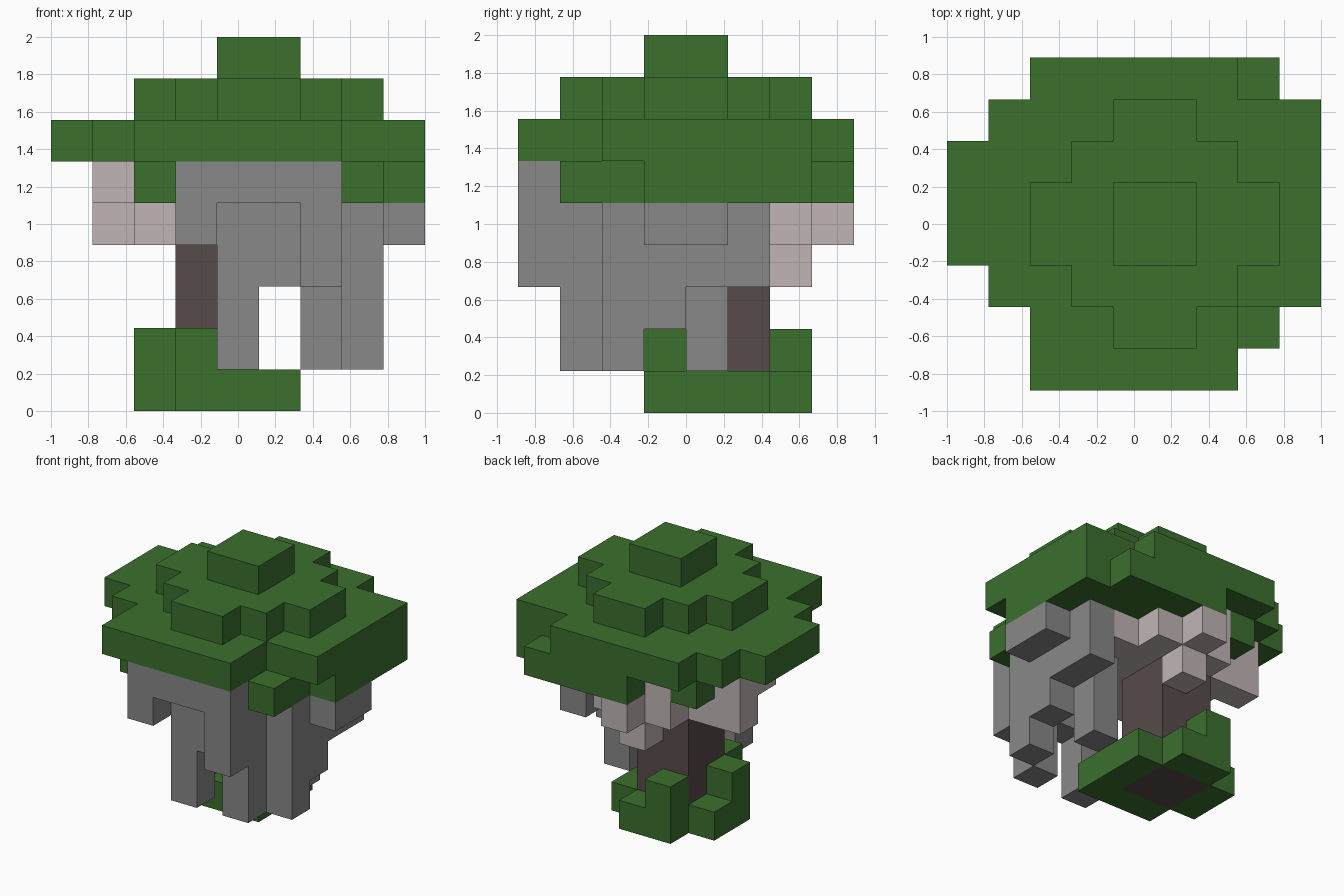
import bpy
import bmesh
from mathutils import Vector

if "Cube" in bpy.data.objects:
    bpy.data.objects.remove(bpy.data.objects["Cube"], do_unlink=True)

U = 2 / 9                      # block size
ORIGIN = Vector((-1, -4 * U, 0))


def material(name, rgb):
    m = bpy.data.materials.new(name)
    m.use_nodes = True
    m.diffuse_color = (*rgb, 1)
    m.node_tree.nodes["Principled BSDF"].inputs["Base Color"].default_value = (*rgb, 1)
    return m


green = material("leaf green", (0.044, 0.162, 0.027))
grey = material("stone grey", (0.246, 0.246, 0.246))
pink = material("pale pink", (0.533, 0.462, 0.462))
brown = material("dark brown", (0.098, 0.069, 0.069))


def block(xs, ys, zs):
    """Cells in inclusive ranges, each written as a digit string such as '36'."""
    spans = [range(int(s[0]), int(s[-1]) + 1) for s in (xs, ys, zs)]
    return {(x, y, z) for x in spans[0] for y in spans[1] for z in spans[2]}


def blocks(text):
    cells = set()
    for item in text.split():
        cells |= block(*item.split(","))
    return cells


# Each part is a list of blocks: x range, y range, z range
parts = {
    "canopy_top": (green, blocks("45,34,8")),
    "canopy_upper_tier": (green, blocks("45,16,7 36,25,7 27,34,7")),
    "canopy_wide_tier": (green, blocks("26,07,6 18,26,6 08,35,6")),
    "canopy_hanging_leaves": (green, blocks("2,13,5 2,6,5 7,12,5 78,36,5 47,7,5 6,6,5")),
    "base_leaves": (green, blocks("2,45,0 34,3,0 34,6,0 5,35,0 3,3,1 3,6,1 2,4,1")),
    "trunk": (brown, blocks("34,45,03")),
    "branches": (pink, blocks(
        "36,25,45 35,6,45 4,7,4 4,6,3 2,45,45 1,5,4 1,45,5")),
    "front_arch": (grey, blocks("36,01,5 3,0,4 6,0,34 45,1,34 4,1,12 6,1,14")),
    "side_wall": (grey, blocks("7,2,14 7,3,24 7,45,34 6,4,13 8,34,4")),
}
solid = set().union(*(cells for _, cells in parts.values()))


def build(name, mat, cells):
    """Skin the exposed sides of the cells and merge the flat areas."""
    bm = bmesh.new()
    for cell in sorted(cells):
        for axis in range(3):
            for side in (0, 1):
                near = list(cell)
                near[axis] += 2 * side - 1
                if tuple(near) in solid:
                    continue
                a, b = (axis + 1) % 3, (axis + 2) % 3
                corners = []
                for da, db in ((0, 0), (1, 0), (1, 1), (0, 1)):
                    p = Vector(cell)
                    p[axis] += side
                    p[a] += da
                    p[b] += db
                    corners.append(bm.verts.new(p * U + ORIGIN))
                bm.faces.new(corners if side else corners[::-1])
    bmesh.ops.remove_doubles(bm, verts=bm.verts, dist=U / 100)
    bmesh.ops.dissolve_limit(bm, angle_limit=0.01, verts=bm.verts, edges=bm.edges)
    mesh = bpy.data.meshes.new(name)
    bm.to_mesh(mesh)
    bm.free()
    mesh.materials.append(mat)
    bpy.context.collection.objects.link(bpy.data.objects.new(name, mesh))


for part, (mat, cells) in parts.items():
    build(part, mat, cells)
